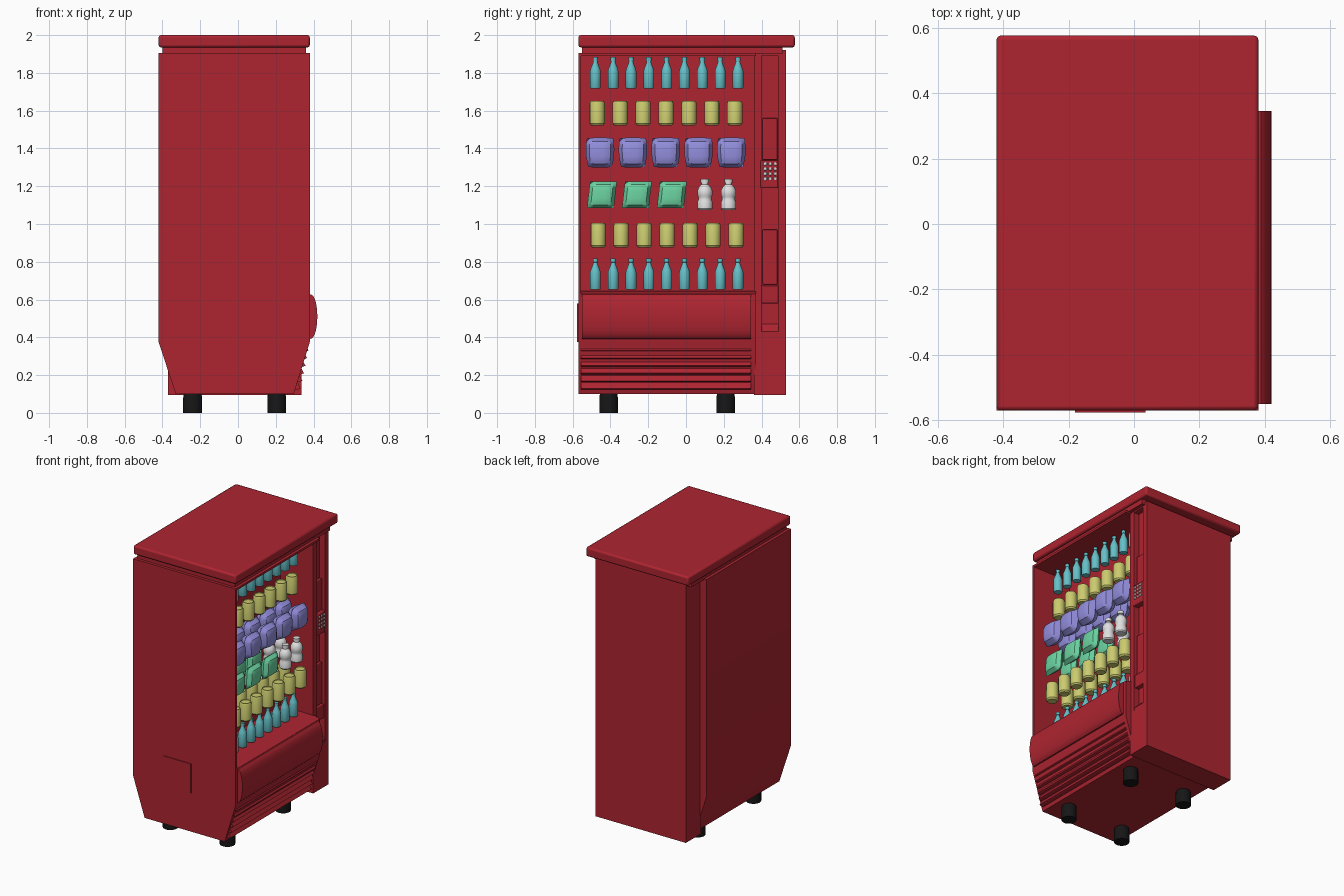
import bpy, bmesh, math
from mathutils import Matrix, Vector

cube = bpy.data.objects.get("Cube")
if cube:
    bpy.data.objects.remove(cube, do_unlink=True)


def material(name, rgb):
    m = bpy.data.materials.new(name)
    m.use_nodes = True
    m.diffuse_color = (*rgb, 1)
    node = next(n for n in m.node_tree.nodes if n.type == 'BSDF_PRINCIPLED')
    node.inputs["Base Color"].default_value = (*rgb, 1)
    return m


RED = material("cabinet red", (0.42, 0.018, 0.03))
BLACK = material("rubber black", (0.008, 0.008, 0.008))
TEAL = material("bottle teal", (0.13, 0.53, 0.58))
YELLOW = material("can yellow", (0.6, 0.6, 0.16))
PURPLE = material("bag purple", (0.29, 0.27, 0.72))
GREEN = material("bag green", (0.15, 0.66, 0.36))
WHITE = material("jug white", (0.75, 0.75, 0.75))


def finish(name, bm, mat, bevel=0):
    bmesh.ops.recalc_face_normals(bm, faces=bm.faces)
    mesh = bpy.data.meshes.new(name)
    bm.to_mesh(mesh)
    bm.free()
    for p in mesh.polygons:
        p.use_smooth = True
    mesh.set_sharp_from_angle(angle=math.radians(35))
    mesh.materials.append(mat)
    ob = bpy.data.objects.new(name, mesh)
    bpy.context.collection.objects.link(ob)
    if bevel:
        mod = ob.modifiers.new("Bevel", 'BEVEL')
        mod.width = bevel
        mod.segments = 2
    return ob


def prism(name, pts, y0, y1, mat, bevel=0):
    """Extrude an x-z outline along y."""
    bm = bmesh.new()
    face = bm.faces.new([bm.verts.new((x, y0, z)) for x, z in pts])
    ext = bmesh.ops.extrude_face_region(bm, geom=[face])
    verts = [v for v in ext["geom"] if isinstance(v, bmesh.types.BMVert)]
    bmesh.ops.translate(bm, verts=verts, vec=(0, y1 - y0, 0))
    return finish(name, bm, mat, bevel)


def box(name, x, y, z, mat, bevel=0):
    pts = [(x[0], z[0]), (x[1], z[0]), (x[1], z[1]), (x[0], z[1])]
    return prism(name, pts, y[0], y[1], mat, bevel)


def lathe(name, profile, loc, mat, sides=16):
    """Spin an r-z profile around a vertical axis."""
    bm = bmesh.new()
    rings = [[bm.verts.new((r * math.cos(a), r * math.sin(a), z))
              for a in (2 * math.pi * i / sides for i in range(sides))]
             for r, z in profile]
    for a, b in zip(rings, rings[1:]):
        for i in range(sides):
            j = (i + 1) % sides
            bm.faces.new((a[i], a[j], b[j], b[i]))
    bm.faces.new(rings[0])
    bm.faces.new(rings[-1])
    ob = finish(name, bm, mat)
    ob.location = loc
    return ob


def pillow(name, loc, width, height, depth, mat, shear=0, pinch=0):
    """Sealed snack bag: two bulging sheets joined at the rim."""
    bm = bmesh.new()
    for side in (-1, 1):
        new = bmesh.ops.create_grid(bm, x_segments=8, y_segments=8, size=1)["verts"]
        for v in new:
            u, w = v.co.x, v.co.y
            bulge = ((1 - u ** 4) * (1 - w ** 4)) ** 0.6
            y = u * (1 - pinch * w * w + pinch * w * 0.4) * width / 2 + shear * w
            z = w * (1 - pinch * u * u * 0.5) * height / 2
            v.co = Vector((side * bulge * depth / 2, y, z))
    bmesh.ops.remove_doubles(bm, verts=bm.verts, dist=0.0005)
    ob = finish(name, bm, mat)
    ob.location = loc
    return ob


# Cabinet: open-fronted section and near side wall
hull = [(-.33, .1), (.295, .1), (.38, .375), (.38, 1.905), (-.42, 1.905), (-.42, .375)]
section = [(-.33, .1), (.295, .1), (.38, .375), (.38, .63), (.33, .645), (.08, .65),
           (.08, 1.89), (.38, 1.89), (.38, 1.905), (-.42, 1.905), (-.42, .375)]
prism("cabinet_shell", section, -.555, .37, RED)
prism("side_wall", hull, -.57, -.555, RED)
box("side_access_plate", (-.18, .035), (-.577, -.57), (.375, .58), RED)
box("roof_neck", (-.40, .36), (-.55, .51), (1.9, 1.94), RED)
box("roof", (-.42, .38), (-.57, .576), (1.935, 2), RED, .012)

# Control column: core, raised frame and fittings
box("column_core", (-.37, .295), (.36, .53), (.095, 1.92), RED)
for name, y, z in (("inner_frame", (.36, .4), (.095, 1.92)),
                   ("outer_frame", (.49, .53), (.095, 1.92)),
                   ("top_frame", (.4, .49), (1.89, 1.92)),
                   ("bottom_frame", (.4, .49), (.095, .41))):
    box("column_" + name, (.295, .335), y, z, RED)
box("keypad_panel", (.295, .34), (.395, .488), (1.19, 1.34), RED, .005)
box("coin_slot_panel", (.295, .318), (.405, .485), (1.34, 1.56), RED, .004)
box("lower_panel", (.295, .318), (.405, .485), (.68, .97), RED, .004)
box("change_hood", (.295, .33), (.4, .49), (.58, .675), RED, .004)
prism("change_tray", [(.295, .41), (.333, .41), (.333, .43), (.295, .47)], .4, .49, RED)
for row in range(4):
    for col in range(3):
        y, z = .42 + col * .026, 1.24 + row * .026
        box("keypad_button", (.34, .347), (y - .008, y + .008), (z - .008, z + .008), WHITE, .003)

# Delivery flap: bulging curved door
arc = [(.375 + .045 * math.sin(t) ** .8, .51 - .12 * math.cos(t))
       for t in (math.pi * i / 14 for i in range(1, 14))]
prism("delivery_flap", [(.36, .39)] + arc + [(.36, .63)], -.55, .345, RED)

# Louvred grille below the flap
slats = 6
for i in range(slats):
    f = i / slats
    z, x = .36 - f * .24, .37 - f * .05
    prism("grille_slat", [(x - .07, z), (x - .012, z), (x + .004, z - .03),
                          (x - .012, z - .036), (x - .09, z - .036)], -.555, .345, RED)

# Feet
for x in (-.24, .205):
    for y in (-.41, .21):
        lathe("foot", [(.05, 0), (.05, .08), (.045, .11)], (x, y, 0), BLACK, 18)


# Stock
BOTTLE = [(.026, 0), (.029, .006), (.029, .09), (.025, .105), (.013, .135),
          (.011, .145), (.014, .146), (.014, .165)]
CAN = [(.032, 0), (.04, .01), (.04, .118), (.035, .13), (.033, .13), (.031, .125)]
JUG = [(.034, 0), (.04, .008), (.04, .045), (.035, .055), (.035, .07), (.04, .08),
       (.04, .105), (.03, .125), (.017, .137), (.017, .143), (.022, .144), (.022, .165)]


def spread(first, last, count):
    return [first + (last - first) * i / (count - 1) for i in range(count)]


for z in (.652, 1.718):
    for y in spread(-.48, .275, 9):
        lathe("bottle", BOTTLE, (.24, y, z), TEAL, 14)
for y in spread(-.47, .258, 7):
    lathe("can", CAN, (.24, y, 1.522), YELLOW)
for x in (.3, .175):
    for y in spread(-.465, .265, 7):
        lathe("can", CAN, (x, y, .875), YELLOW)
    for y in (.1, .225):
        lathe("jug", JUG, (x, y, 1.073), WHITE)
    for y in spread(-.455, .24, 5):
        pillow("round_bag", (x, y, 1.378), .15, .16, .1, PURPLE, 0, .12)
    for y in spread(-.445, -.075, 3):
        pillow("flat_bag", (x, y, 1.155), .142, .142, .07, GREEN, .008)
